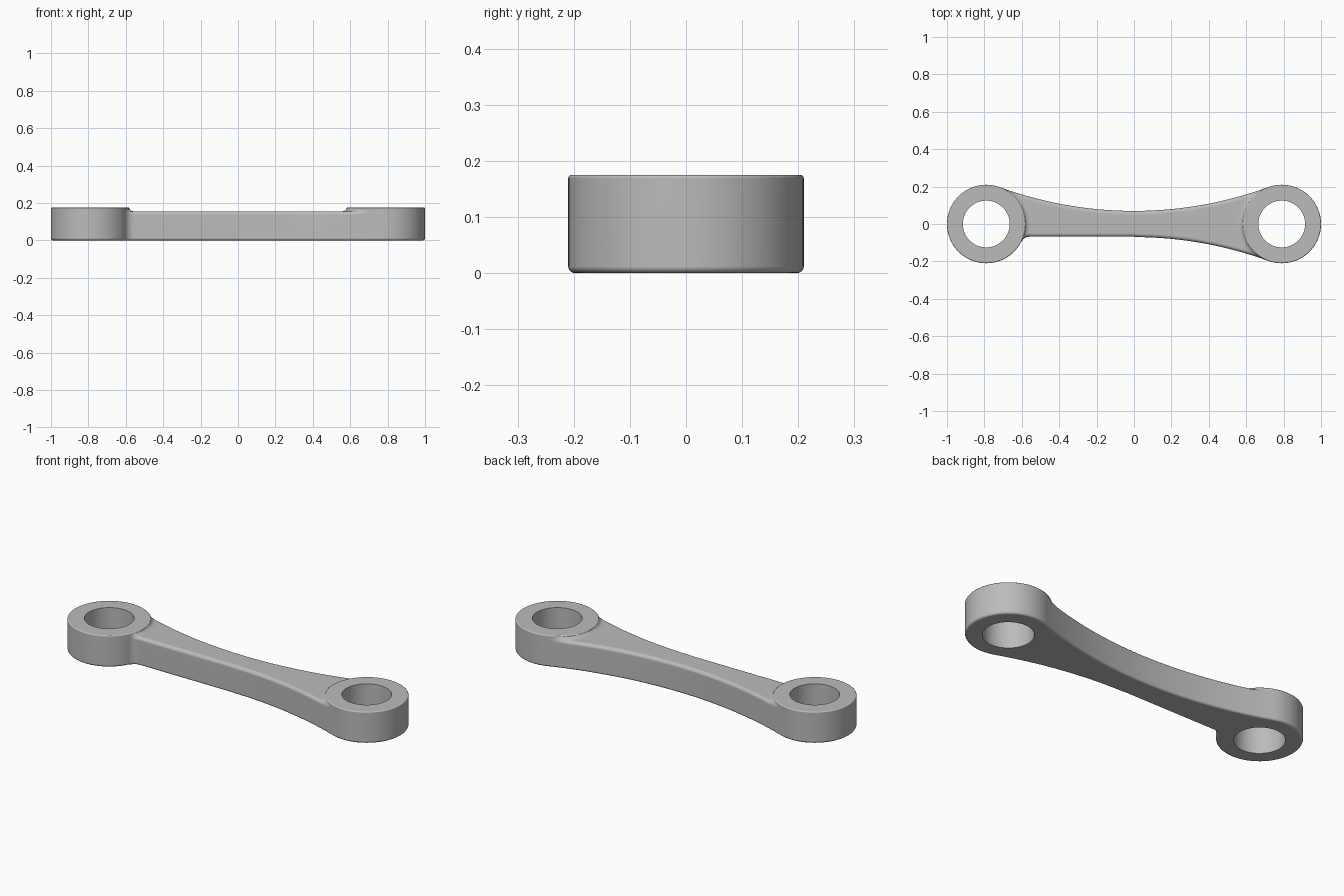
import bpy, bmesh
from math import sqrt, sin, cos, pi

cube = bpy.data.objects.get("Cube")
if cube:
    bpy.data.objects.remove(cube, do_unlink=True)

CX, BOSS_R, HOLE_R, BOSS_H = 0.79, 0.21, 0.125, 0.175   # end bosses
ARM_H, WAIST, ARC_R, FLARE = 0.155, 0.07, 2.09, 0.026   # connecting arm
END_X = CX * ARC_R / (ARC_R + BOSS_R)                   # where arc meets boss

metal = bpy.data.materials.new("grey metal")
metal.use_nodes = True
GREY = (0.5, 0.5, 0.5, 1)
metal.diffuse_color = GREY
metal.node_tree.nodes["Principled BSDF"].inputs["Base Color"].default_value = GREY


def make(name, bm):
    bmesh.ops.recalc_face_normals(bm, faces=bm.faces)
    mesh = bpy.data.meshes.new(name)
    bm.to_mesh(mesh)
    bm.free()
    mesh.materials.append(metal)
    obj = bpy.data.objects.new(name, mesh)
    bpy.context.collection.objects.link(obj)
    return obj


def disc(name, x, radius, z0, z1, bottom=0, top=0):
    """Upright cylinder with optional rounded rims."""
    bm = bmesh.new()
    bmesh.ops.create_cone(bm, cap_ends=True, segments=96, radius1=radius,
                          radius2=radius, depth=z1 - z0)
    bmesh.ops.translate(bm, verts=bm.verts, vec=(x, 0, (z0 + z1) / 2))
    for z, width in ((z0, bottom), (z1, top)):
        if width:
            rim = [e for e in bm.edges if all(abs(v.co.z - z) < 1e-4 for v in e.verts)]
            bmesh.ops.bevel(bm, geom=rim, offset=width, segments=4,
                            profile=0.5, affect='EDGES')
    return make(name, bm)


def arc_edge(x):
    return WAIST + ARC_R - sqrt(ARC_R ** 2 - x ** 2)


def front_edge(x):
    """Curved on the left, straight with a small corner fillet on the right."""
    if x > 0:
        return -arc_edge(x)
    r, y0 = 0.05, -0.068
    cx = -CX + sqrt((BOSS_R + r) ** 2 - (y0 - r) ** 2)
    touch = -CX + (cx + CX) * BOSS_R / (BOSS_R + r)
    if x > cx:
        return y0
    return y0 - r + sqrt(r * r - (max(x, touch) - cx) ** 2)


def top_height(x, y):
    """Arm top, sweeping up in a concave fillet around each boss."""
    d = sqrt((abs(x) - CX) ** 2 + y * y) - BOSS_R
    t = min(max(1 - d / FLARE, 0), 1)
    return ARM_H + 0.016 * (1 - sqrt(1 - t * t))


def section(x):
    """Closed loop of points across the arm at x."""
    y0, y1, b, t, n = front_edge(x), arc_edge(x), 0.012, 0.018, 5
    pts = []
    angles = [i * pi / 2 / n for i in range(n + 1)]
    for a in angles:
        pts.append((x, y1 - b + b * sin(a), b - b * cos(a)))
    for a in angles:
        y = y1 - t + t * cos(a)
        pts.append((x, y, top_height(x, y) - t + t * sin(a)))
    for i in range(1, 32):
        y = y1 - t + (y0 - y1 + 2 * t) * i / 32
        pts.append((x, y, top_height(x, y)))
    for a in reversed(angles):
        y = y0 + t - t * cos(a)
        pts.append((x, y, top_height(x, y) - t + t * sin(a)))
    for a in reversed(angles):
        pts.append((x, y0 + b - b * sin(a), b - b * cos(a)))
    return pts


# Connecting arm, with closer stations near the bosses
xs = [-0.5 + i / 40 for i in range(41)]
steps = 44
side = [0.5 + (END_X - 0.5) * i / steps for i in range(1, steps + 1)]
xs = [-x for x in reversed(side)] + xs + side
bm = bmesh.new()
loops = [[bm.verts.new(p) for p in section(x)] for x in xs]
for a, b in zip(loops, loops[1:]):
    for i in range(len(a)):
        j = (i + 1) % len(a)
        bm.faces.new((a[i], a[j], b[j], b[i]))
bm.faces.new(loops[0])
bm.faces.new(loops[-1])
link = make("link_arm", bm)


def combine(tool, operation):
    mod = link.modifiers.new(operation.lower(), 'BOOLEAN')
    mod.object, mod.operation, mod.solver = tool, operation, 'EXACT'
    bpy.ops.object.modifier_apply(modifier=mod.name)
    bpy.data.objects.remove(tool, do_unlink=True)


bpy.ops.object.select_all(action='DESELECT')
bpy.context.view_layer.objects.active = link
link.select_set(True)

# End bosses, then their through holes
for s in (-1, 1):
    combine(disc("boss", s * CX, BOSS_R, 0, BOSS_H, 0.012, 0.006), 'UNION')
for s in (-1, 1):
    combine(disc("hole_cutter", s * CX, HOLE_R, -0.1, 0.3), 'DIFFERENCE')

bpy.ops.object.shade_smooth_by_angle(angle=0.6)
normals = link.modifiers.new("even_normals", 'WEIGHTED_NORMAL')
normals.keep_sharp = True
